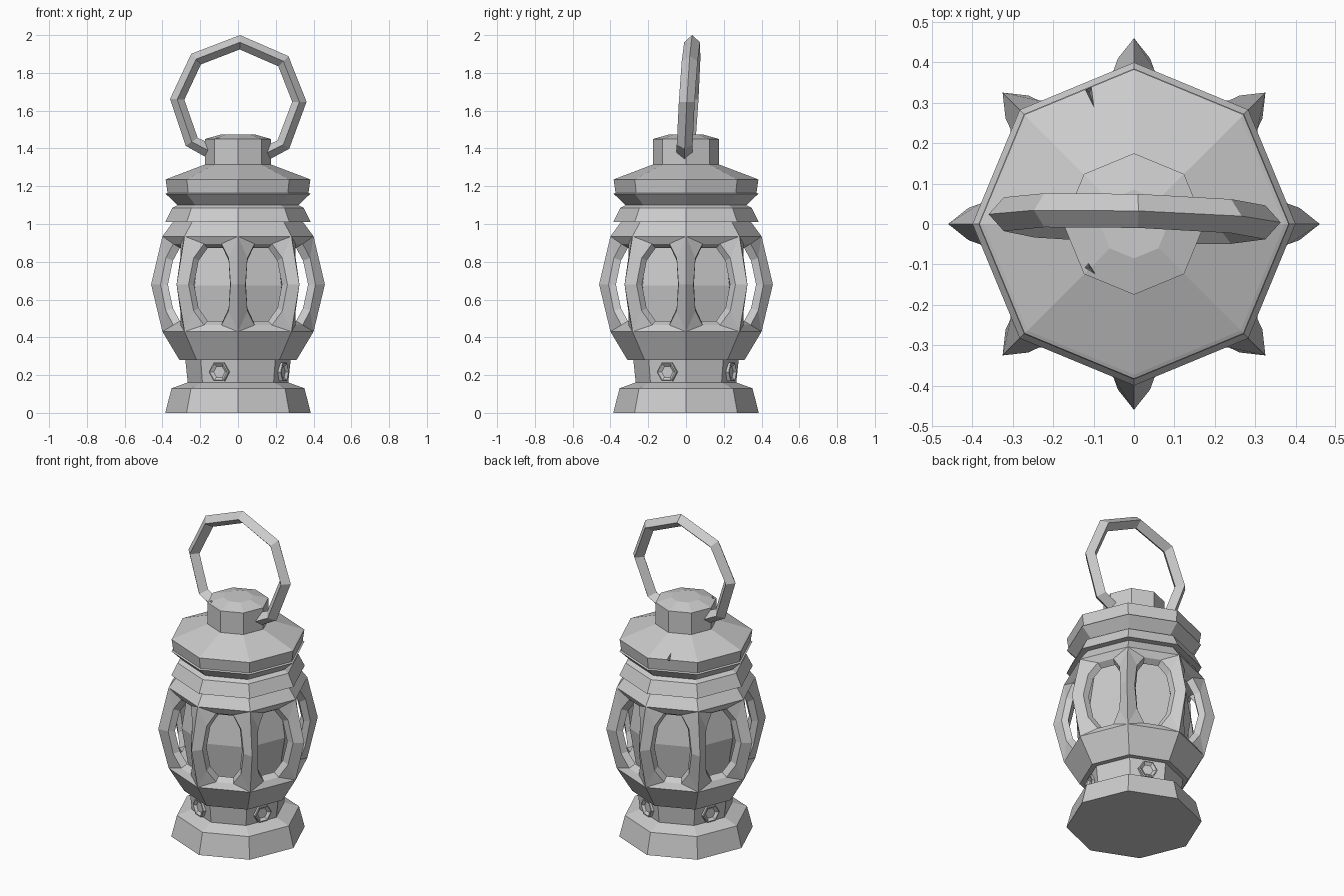
import bpy, bmesh, math
from mathutils import Vector, Matrix

if "Cube" in bpy.data.objects:
    bpy.data.objects.remove(bpy.data.objects["Cube"])

SIDES = 8
STEP = math.tau / SIDES

metal = bpy.data.materials.new("grey_metal")
metal.diffuse_color = (0.6, 0.6, 0.6, 1)
metal.use_nodes = True
metal.node_tree.nodes["Principled BSDF"].inputs["Base Color"].default_value = metal.diffuse_color


def make(name, verts, faces, fix=True):
    """Mesh object from points and faces, with outward normals."""
    me = bpy.data.meshes.new(name)
    me.from_pydata([tuple(v) for v in verts], [], faces)
    bm = bmesh.new()
    bm.from_mesh(me)
    bmesh.ops.remove_doubles(bm, verts=bm.verts, dist=1e-5)
    if fix:
        bmesh.ops.recalc_face_normals(bm, faces=bm.faces)
    bm.to_mesh(me)
    bm.free()
    me.materials.append(metal)
    ob = bpy.data.objects.new(name, me)
    bpy.context.collection.objects.link(ob)
    return ob


def loft(name, rings):
    """Closed solid through rings of equal point count."""
    n = len(rings[0])
    verts = [p for ring in rings for p in ring]
    faces = [(j * n + i, j * n + (i + 1) % n, (j + 1) * n + (i + 1) % n, (j + 1) * n + i)
             for j in range(len(rings) - 1) for i in range(n)]
    faces += [tuple(range(n))[::-1], tuple(range(len(verts) - n, len(verts)))]
    return make(name, verts, faces)


def lathe(name, profile):
    """Eight-sided turned solid with corners on the axes."""
    return loft(name, [[Vector((r * math.cos(i * STEP), r * math.sin(i * STEP), z))
                        for i in range(SIDES)] for r, z in profile])


def nick(target, loc, size, yaw):
    """Small wedge chip cut out of a part."""
    bpy.ops.mesh.primitive_cone_add(vertices=3, radius1=size, depth=size * 2.4,
                                    location=loc, rotation=(math.pi, 0, yaw))
    cutter = bpy.context.object
    cutter.name = target.name + "_chip_cutter"
    cutter.scale = (0.5, 1.3, 1)
    cutter.hide_render = True
    cutter.hide_set(True)
    mod = target.modifiers.new("chip", 'BOOLEAN')
    mod.operation = 'DIFFERENCE'
    mod.object = cutter


# Turned parts, bottom to top
lathe("base", [(0.385, 0), (0.352, 0.13), (0.27, 0.16)])
lathe("lower_neck", [(0.265, 0.15), (0.28, 0.29)])
lathe("lower_bowl", [(0.31, 0.28), (0.40, 0.43), (0.31, 0.45)])
lathe("glass", [(0.285, 0.43), (0.325, 0.675), (0.285, 0.93)])
lathe("upper_bowl", [(0.31, 0.91), (0.40, 0.935), (0.33, 1.03)])
skirt = lathe("skirt", [(0.385, 1.01), (0.348, 1.085), (0.32, 1.10)])
lathe("upper_neck", [(0.32, 1.08), (0.32, 1.11)])
roof = lathe("roof", [(0.32, 1.10), (0.383, 1.16), (0.373, 1.165),
                      (0.383, 1.235), (0.373, 1.24), (0.175, 1.315)])
cap = lathe("cap", [(0.175, 1.30), (0.175, 1.45), (0.085, 1.475)])

nick(roof, (-0.11, 0.325, 1.25), 0.05, 0.3)
nick(skirt, (0.13, -0.335, 1.075), 0.035, 0.3)
nick(cap, (-0.11, -0.11, 1.465), 0.04, 0.8)

# Window cage: eight framed openings joined by pointed ridges
MID = 0.68
half = STEP / 2
corner = lambda r, z, s: (r * math.cos(half), s * r * math.sin(half), z)
outer = [corner(0.40, 0.43, -1), corner(0.40, 0.43, 1), corner(0.46, MID, 1),
         corner(0.40, 0.935, 1), corner(0.40, 0.935, -1), corner(0.46, MID, -1)]
right = [(0.35, 0.05, 0.465), (0.372, 0.10, 0.54), (0.394, 0.12, MID),
         (0.372, 0.10, 0.82), (0.35, 0.05, 0.895)]
window = right + [(n, -t, z) for n, t, z in reversed(right)]
inner = [(n - 0.035, t * 0.86, MID + (z - MID) * 0.9) for n, t, z in window]
local = outer + window + inner
# Indices: 0-5 outer, 6-15 window edge, 16-25 inner edge
panel = [(0, 1, 6, 15), (1, 7, 6), (1, 2, 8, 7), (2, 3, 9, 8), (3, 10, 9),
         (3, 4, 11, 10), (4, 12, 11), (4, 5, 13, 12), (5, 0, 14, 13), (0, 15, 14)]
panel += [(6 + i, 6 + (i + 1) % 10, 16 + (i + 1) % 10, 16 + i) for i in range(10)]
verts, faces = [], []
for k in range(SIDES):
    rot = Matrix.Rotation((k + 0.5) * STEP, 3, 'Z')
    verts += [rot @ Vector(p) for p in local]
    a, b = k * len(local), ((k + 1) % SIDES) * len(local)
    faces += [tuple(a + i for i in f) for f in panel]
    # Back of the post between this opening and the next
    faces += [(a + 18, b + 23, b + 24, a + 17), (a + 19, b + 22, b + 23, a + 18)]
make("window_cage", verts, faces, fix=False)

# Four six-sided vents with a recessed middle around the lower neck
for k in range(4):
    rot = Matrix.Rotation(math.radians(-22.5 + 90 * k), 3, 'Z')
    rings = [[rot @ Vector((n, r * math.cos(i * math.tau / 6),
                            0.217 + r * math.sin(i * math.tau / 6 + 0)))
              for i in range(6)]
             for n, r in [(0.235, 0.057), (0.268, 0.057), (0.270, 0.05), (0.257, 0.033)]]
    loft("vent_%d" % (k + 1), rings)

# Carrying ring: diamond section swept along an open polygon
path = [(-0.13, 1.375), (-0.245, 1.435), (-0.322, 1.66), (-0.222, 1.873), (0.01, 1.962),
        (0.24, 1.862), (0.325, 1.647), (0.24, 1.42), (0.13, 1.365)]
centre = Vector((0, 0, 1.66))
pts = [Vector((x, 0.02 + (z - 1.75) * 0.06 - 0.03 * x, z)) for x, z in path]
rings = []
for i, p in enumerate(pts):
    tangent = (pts[min(i + 1, len(pts) - 1)] - pts[max(i - 1, 0)]).normalized()
    out = tangent.cross(Vector((0, 1, 0))).normalized()
    if out.dot(p - centre) < 0:
        out = -out
    side = Vector((0, 0.042, 0))
    rings.append([p + out * 0.038, p + side, p - out * 0.038, p - side])
loft("carrying_ring", rings)
